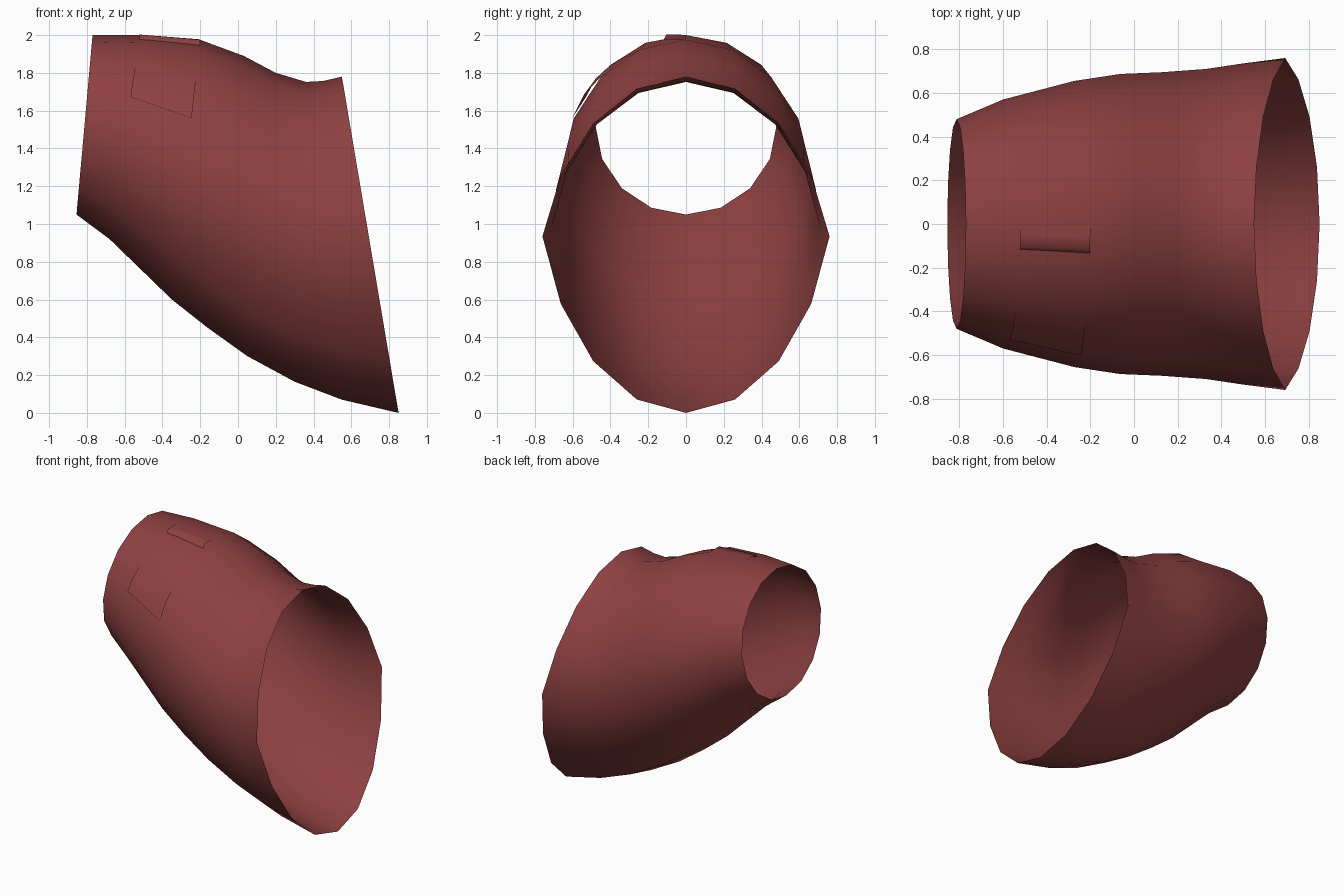
import bpy, math

if "Cube" in bpy.data.objects:
    bpy.data.objects.remove(bpy.data.objects["Cube"])

red = bpy.data.materials.new("dusty red")
red.diffuse_color = (0.27, 0.052, 0.052, 1)
red.use_nodes = True
red.node_tree.nodes["Principled BSDF"].inputs["Base Color"].default_value = red.diffuse_color

# cross-sections: top x, top z, bottom x, bottom z, half width
RINGS = [
    (-0.77, 2.00, -0.855, 1.05, 0.48),
    (-0.52, 2.00, -0.68, 0.92, 0.57),
    (-0.20, 1.975, -0.35, 0.60, 0.655),
    (0.03, 1.89, -0.16, 0.45, 0.687),
    (0.20, 1.80, 0.05, 0.30, 0.695),
    (0.36, 1.752, 0.30, 0.165, 0.71),
    (0.45, 1.757, 0.55, 0.07, 0.735),
    (0.55, 1.78, 0.85, 0.00, 0.76),
]
SIDES = 16


def ring_point(i, deg, lift=0.0):
    """Point on ring i; deg is measured from the top towards the front."""
    tx, tz, bx, bz, w = RINGS[i]
    t = i / (len(RINGS) - 1)
    a = math.radians(deg)
    s, c = math.sin(a), math.cos(a)
    # the wide end is slightly more pointed than an ellipse
    s *= 1 - 0.11 * t * abs(c) ** 0.7
    mid = 0.5 + 0.025 * t
    h = mid + c * ((1 - mid) if c > 0 else mid)
    return (bx + (tx - bx) * h,
            -w * s - lift * math.sin(a),
            bz + (tz - bz) * h + lift * math.cos(a))


def make(name, rows, closed):
    n = len(rows[0])
    verts = [p for r in rows for p in r]
    faces = []
    for i in range(len(rows) - 1):
        for j in range(n if closed else n - 1):
            k = (j + 1) % n
            faces.append((i * n + j, i * n + k, (i + 1) * n + k, (i + 1) * n + j))
    me = bpy.data.meshes.new(name)
    me.from_pydata(verts, [], [f[::-1] for f in faces])
    me.materials.append(red)
    for p in me.polygons:
        p.use_smooth = True
    # keep normals pointing away from the tube's axis
    if me.polygons[0].normal.z < 0:
        me.flip_normals()
    ob = bpy.data.objects.new(name, me)
    bpy.context.collection.objects.link(ob)
    return ob


# open tapered sleeve
make("sleeve",
     [[ring_point(i, 360 * j / SIDES) for j in range(SIDES)] for i in range(len(RINGS))],
     True)


# thin folds lying on the sleeve between two cross-sections
def fold(name, profile):
    make(name, [[ring_point(i, d, l) for d, l in profile] for i in (1, 2)], False)


fold("top_fold", [(0, 0.001), (5, 0.005), (10.5, 0.012), (13, -0.02)])
fold("front_fold", [(45, 0.001), (56, 0.012), (67.5, 0.008)])
